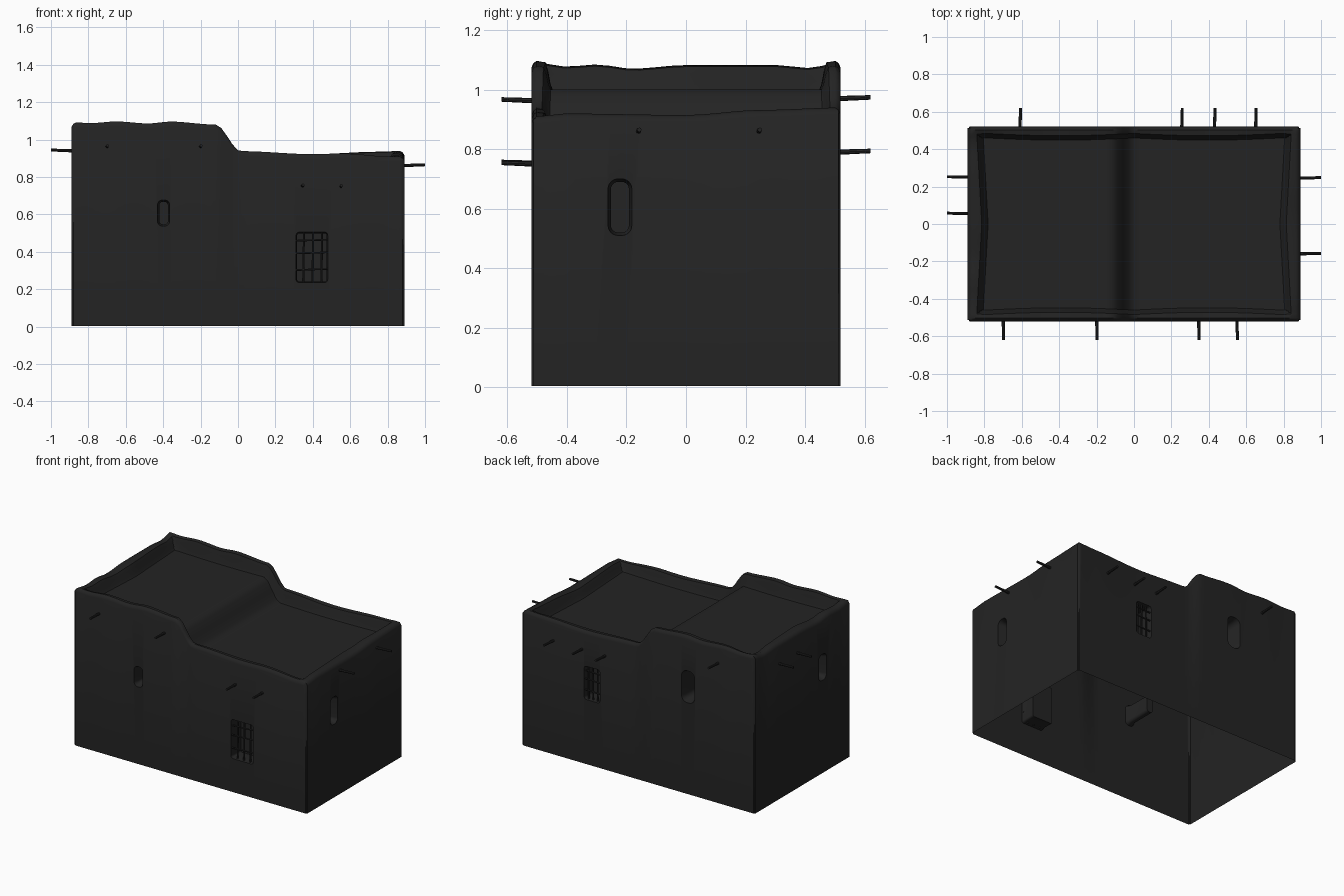
import bpy, bmesh, math
from mathutils import Vector

old = bpy.data.objects.get("Cube")
if old:
    bpy.data.objects.remove(old)

HX, HY, BOTTOM = 0.89, 0.52, 0.004
RIM_X, RIM_Y = 0.085, 0.06          # parapet thickness

plaster = bpy.data.materials.new("dark_plaster")
plaster.use_nodes = True
COLOUR = (0.017, 0.017, 0.017, 1)
plaster.diffuse_color = COLOUR
plaster.node_tree.nodes["Principled BSDF"].inputs["Base Color"].default_value = COLOUR


def interp(table, t):
    """Smooth interpolation through (position, value) pairs."""
    if t <= table[0][0]:
        return table[0][1]
    for (a, va), (b, vb) in zip(table, table[1:]):
        if t <= b:
            k = (t - a) / (b - a)
            return va + (vb - va) * k * k * (3 - 2 * k)
    return table[-1][1]


def make_object(name, bm):
    bmesh.ops.recalc_face_normals(bm, faces=bm.faces)
    mesh = bpy.data.meshes.new(name)
    bm.to_mesh(mesh)
    bm.free()
    mesh.materials.append(plaster)
    obj = bpy.data.objects.new(name, mesh)
    bpy.context.collection.objects.link(obj)
    return obj


def smooth(obj):
    bpy.ops.object.select_all(action='DESELECT')
    obj.select_set(True)
    bpy.context.view_layer.objects.active = obj
    bpy.ops.object.shade_smooth_by_angle(angle=math.radians(40))


def on_wall(side, u, z, out=0.0):
    """Point on a wall, pushed outwards by out."""
    return Vector({"front": (u, -HY - out, z), "back": (u, HY + out, z),
                   "left": (HX + out, u, z), "right": (-HX - out, u, z)}[side])


# Hand-shaped parapet line, with the step between the two roof levels
PARAPET = [(-0.89, 1.083), (-0.8, 1.08), (-0.64, 1.096), (-0.48, 1.086), (-0.36, 1.096),
           (-0.12, 1.08), (0.015, 0.938), (0.4, 0.922), (0.75, 0.935), (0.89, 0.94)]
LOW_END = [(-0.52, -0.03), (-0.4, -0.02), (0, -0.025), (0.25, -0.008), (0.52, 0)]
HIGH_END = [(-0.52, 0.01), (-0.4, -0.005), (-0.3, 0.002), (-0.18, -0.012), (0, 0), (0.3, 0),
            (0.42, -0.01), (0.52, 0.01)]
ROOF = [(-0.12, 1.0), (0.0, 0.85)]
RIM = [(0, -0.024), (0.12, -0.008), (0.3, 0), (0.6, -0.004)]


def height(x, y, s):
    """Top surface; s runs from 0 at the wall to 1 at the parapet's inner foot."""
    top = interp(PARAPET, x)
    top += interp([(0.5, 0), (0.85, 1)], x) * interp(LOW_END, y)
    top += interp([(-0.85, 1), (-0.6, 0)], x) * interp(HIGH_END, y)
    if s <= 0.6:
        return top + interp(RIM, s)
    return interp([(0.6, top - 0.004), (1, interp(ROOF, x))], s)


def grid_lines(half, rim, step):
    edge = [half - rim * s for s in (0, 0.12, 0.3, 0.6, 0.75, 0.88, 1)]
    inner = half - rim
    count = round(2 * inner / step)
    middle = [-inner + 2 * inner * i / count for i in range(1, count)]
    return [-e for e in edge] + middle + edge[::-1]


# House body: top surface grid with walls pulled down from its border
bm = bmesh.new()
grid = []
for x in grid_lines(HX, RIM_X, 0.03):
    column = []
    for y in grid_lines(HY, RIM_Y, 0.05):
        sx, sy = (HX - abs(x)) / RIM_X, (HY - abs(y)) / RIM_Y
        z = height(x, y, min(sx, sy, 1))
        px, py = x, y
        if 0.5 < sx < 1.2:          # inner foot bows inwards at the ends
            px -= math.copysign(0.025 * max(0, 1 - abs(y) / 0.45), x)
        if 0.5 < sy < 1.2:
            py -= math.copysign(0.012 * abs(math.sin(4 * x)), y)
        if sx < 0.01 and sy < 0.01:  # soften the corners
            px, py = px * 0.992, py * 0.986
        column.append(bm.verts.new((px, py, z)))
    grid.append(column)
for a, b in zip(grid, grid[1:]):
    for j in range(len(a) - 1):
        bm.faces.new((a[j], b[j], b[j + 1], a[j + 1]))
border = [e for e in bm.edges if e.is_boundary]
walls = bmesh.ops.extrude_edge_only(bm, edges=border)["geom"]
for v in walls:
    if isinstance(v, bmesh.types.BMVert):
        v.co.z = BOTTOM
bmesh.ops.holes_fill(bm, edges=[e for e in bm.edges if e.is_boundary], sides=0)
house = make_object("house_body", bm)


def rounded_rect(w, h, r, n=6):
    pts = []
    for q, (sx, sy) in enumerate([(1, 1), (-1, 1), (-1, -1), (1, -1)]):
        for i in range(n + 1):
            a = math.pi / 2 * (q + i / n)
            pts.append((sx * (w / 2 - r) + r * math.cos(a), sy * (h / 2 - r) + r * math.sin(a)))
    return pts


def cut_recess(side, u, z, w, h, r, depth, flare):
    """Cut a rounded recess, widening slightly at its mouth."""
    bm = bmesh.new()
    rings = []
    for out, shrink in ((0.03, 0), (-0.004, 0), (-0.03, flare), (-depth, flare)):
        rings.append([bm.verts.new(on_wall(side, u + a, z + b, out)) for a, b in
                      rounded_rect(w - 2 * shrink, h - 2 * shrink, r - shrink)])
    for p, q in zip(rings, rings[1:]):
        for i in range(len(p)):
            k = (i + 1) % len(p)
            bm.faces.new((p[i], p[k], q[k], q[i]))
    bm.faces.new(rings[0])
    bm.faces.new(rings[-1][::-1])
    cutter = make_object("recess_cutter", bm)
    cutter.hide_render = True
    mod = house.modifiers.new("recess", 'BOOLEAN')
    mod.operation, mod.solver, mod.object = 'DIFFERENCE', 'EXACT', cutter
    deps = bpy.context.evaluated_depsgraph_get()
    result = bpy.data.meshes.new_from_object(house.evaluated_get(deps))
    house.modifiers.clear()
    house.data = result
    bpy.data.objects.remove(cutter)


# Narrow windows: side, position, height, width, tall
for side, u, z, w, h in (("front", -0.398, 0.607, 0.066, 0.14), ("back", -0.38, 0.745, 0.1, 0.22),
                         ("left", -0.222, 0.605, 0.08, 0.19), ("right", -0.222, 0.735, 0.085, 0.18)):
    cut_recess(side, u, z, w, h, w * 0.42, 0.2, 0.01)

# Barred windows with a lattice of thin sticks
BARRED = (("front", 0.395, 0.37, 0.17, 0.27), ("back", 0.355, 0.565, 0.12, 0.23))
for side, u, z, w, h in BARRED:
    cut_recess(side, u, z, w, h, 0.018, 0.1, 0.006)

# Open the underside so the house is a hollow shell
bm = bmesh.new()
bm.from_mesh(house.data)
floor = [f for f in bm.faces if all(v.co.z < BOTTOM + 0.001 for v in f.verts)]
bmesh.ops.delete(bm, geom=floor, context='FACES')
bm.to_mesh(house.data)
bm.free()
smooth(house)


def rod(name, a, b, radius, sides=8):
    axis = b - a
    bm = bmesh.new()
    bmesh.ops.create_cone(bm, cap_ends=True, segments=sides, radius1=radius,
                          radius2=radius * 0.85, depth=axis.length)
    obj = make_object(name, bm)
    obj.location = (a + b) / 2
    obj.rotation_euler = axis.to_track_quat('Z', 'Y').to_euler()
    smooth(obj)


for side, u, z, w, h in BARRED:
    for k in (-0.27, 0.02, 0.3):
        rod(side + "_window_bar", on_wall(side, u + k * w, z - h / 2, -0.018),
            on_wall(side, u + (k + 0.02) * w, z + h / 2, -0.018), 0.006)
    for k in (-0.25, 0.08, 0.33):
        rod(side + "_window_crossbar", on_wall(side, u - w / 2, z + k * h, -0.012),
            on_wall(side, u + w / 2, z + (k + 0.02) * h, -0.012), 0.005)

# Roof beam ends poking out of the walls
BEAMS = {"front": ((-0.7, 0.965), (-0.2, 0.965), (0.345, 0.755), (0.55, 0.752)),
         "back": ((-0.61, 0.972), (0.255, 0.792), (0.43, 0.792), (0.65, 0.792)),
         "left": ((0.245, 0.863), (-0.16, 0.863)),
         "right": ((0.25, 0.942), (0.055, 0.942))}
for side, ends in BEAMS.items():
    reach = 0.1 if side in ("front", "back") else 0.11
    for u, z in ends:
        rod(side + "_roof_beam", on_wall(side, u, z - 0.003, -0.03),
            on_wall(side, u + 0.003, z + 0.002, reach), 0.009)
